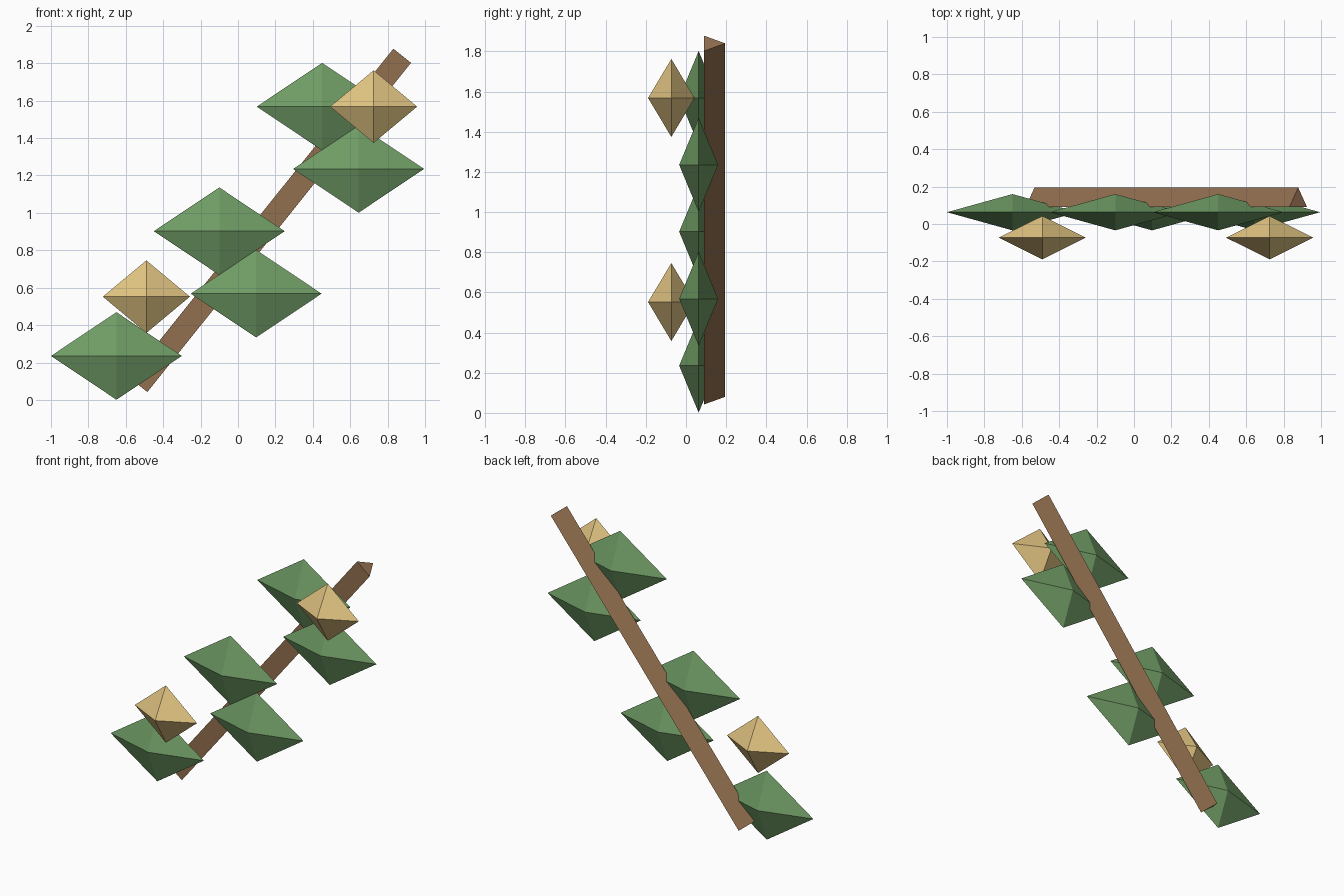
import bpy, bmesh
from mathutils import Vector

if "Cube" in bpy.data.objects:
    bpy.data.objects.remove(bpy.data.objects["Cube"])


def material(name, color):
    m = bpy.data.materials.new(name)
    m.diffuse_color = (*color, 1)
    m.use_nodes = True
    m.node_tree.nodes["Principled BSDF"].inputs["Base Color"].default_value = m.diffuse_color
    return m


def add_object(name, bm, mat, location=(0, 0, 0)):
    bmesh.ops.recalc_face_normals(bm, faces=bm.faces[:])
    mesh = bpy.data.meshes.new(name)
    bm.to_mesh(mesh)
    bm.free()
    mesh.materials.append(mat)
    ob = bpy.data.objects.new(name, mesh)
    ob.location = location
    bpy.context.collection.objects.link(ob)


def octahedron(name, center, half, mat):
    bm = bmesh.new()
    for axis in range(3):
        for sign in (-1, 1):
            co = Vector()
            co[axis] = sign * half[axis]
            bm.verts.new(co)
    bmesh.ops.convex_hull(bm, input=bm.verts[:])
    add_object(name, bm, mat, center)


brown = material("bark", (0.29, 0.16, 0.08))
green = material("leaf_green", (0.16, 0.33, 0.13))
gold = material("blossom_gold", (0.75, 0.55, 0.22))

# Stem: slanted triangular prism, flat face to the front
start, end = Vector((-0.532, 0.125, 0.08)), Vector((0.878, 0.125, 1.84))
along = (end - start).normalized()
back = Vector((0, 1, 0))
side = along.cross(back)
r = 0.07
bm = bmesh.new()
profile = [start + back * r,
           start - back * r / 2 + side * r * 0.866,
           start - back * r / 2 - side * r * 0.866]
base = bm.faces.new([bm.verts.new(p) for p in profile])
bmesh.ops.solidify  # closed prism is made by extruding the base and keeping it
ext = bmesh.ops.extrude_face_region(bm, geom=[base], use_keep_orig=True)
bmesh.ops.translate(bm, vec=end - start,
                    verts=[g for g in ext["geom"] if isinstance(g, bmesh.types.BMVert)])
add_object("stem", bm, brown)

# Leaves: flattened octahedra alternating along the stem
for i, (x, z) in enumerate([(-0.65, 0.235), (0.097, 0.568), (-0.10, 0.902),
                            (0.645, 1.235), (0.45, 1.568)]):
    octahedron(f"leaf_{i + 1}", (x, 0.063, z), (0.35, 0.097, 0.234), green)

# Blossoms: smaller octahedra in front of the leaves
for i, (x, z) in enumerate([(-0.49, 0.552), (0.725, 1.568)]):
    octahedron(f"blossom_{i + 1}", (x, -0.073, z), (0.233, 0.116, 0.194), gold)
